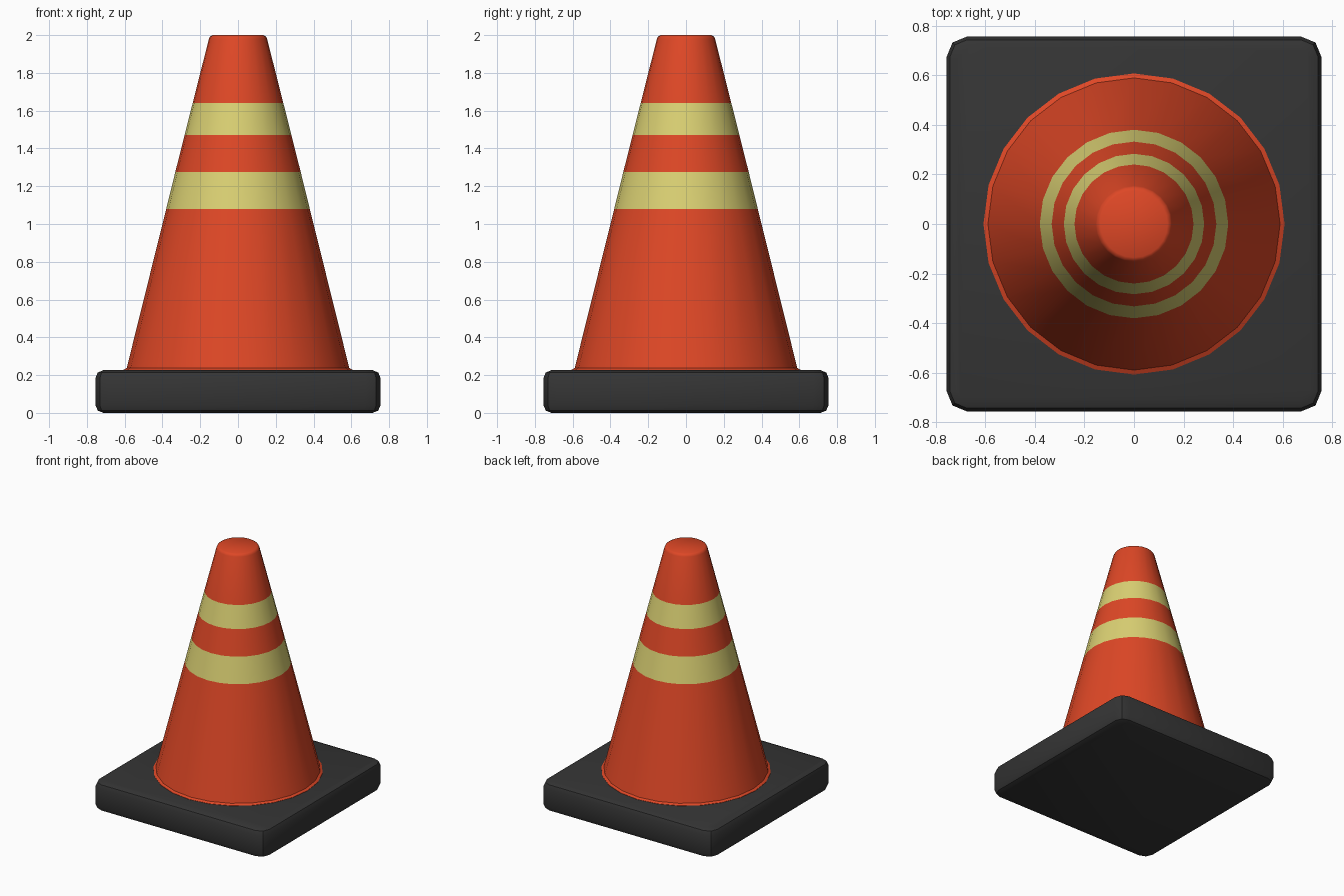
import bpy, bmesh, math

if "Cube" in bpy.data.objects:
    bpy.data.objects.remove(bpy.data.objects["Cube"])


def material(name, rgb):
    m = bpy.data.materials.new(name)
    m.diffuse_color = (*rgb, 1)
    m.use_nodes = True
    m.node_tree.nodes["Principled BSDF"].inputs["Base Color"].default_value = m.diffuse_color
    return m


orange = material("orange_plastic", (0.73, 0.063, 0.019))
yellow = material("pale_yellow_band", (0.70, 0.63, 0.17))
black = material("dark_rubber", (0.035, 0.035, 0.035))


def finish(bm, name, mats, angle):
    bmesh.ops.recalc_face_normals(bm, faces=bm.faces)
    me = bpy.data.meshes.new(name)
    bm.to_mesh(me)
    bm.free()
    for m in mats:
        me.materials.append(m)
    ob = bpy.data.objects.new(name, me)
    bpy.context.collection.objects.link(ob)
    bpy.ops.object.select_all(action='DESELECT')
    ob.select_set(True)
    bpy.context.view_layer.objects.active = ob
    bpy.ops.object.shade_smooth_by_angle(angle=math.radians(angle))
    return ob


# Square base plate: round the upright corners, then the top and bottom rims
HALF, HEIGHT = 0.755, 0.226
bm = bmesh.new()
bmesh.ops.create_cube(bm, size=1)
for v in bm.verts:
    v.co = (v.co.x * 2 * HALF, v.co.y * 2 * HALF, (v.co.z + 0.5) * HEIGHT)
upright = [e for e in bm.edges if abs(e.verts[0].co.z - e.verts[1].co.z) > 0.1]
bmesh.ops.bevel(bm, geom=upright, offset=0.08, segments=2, profile=0.5, affect='EDGES')
rims = [e for e in bm.edges if abs(e.verts[0].co.z - e.verts[1].co.z) < 0.01]
bmesh.ops.bevel(bm, geom=rims, offset=0.042, segments=2, profile=0.5, affect='EDGES')
finish(bm, "base_plate", [black], 40)

# Cone: profile revolved in 24 sides, with a small foot lip and a softened top
SIDES = 24
profile = [(0.607, 0.222), (0.607, 0.228), (0.589, 0.238), (0.380, 1.08), (0.332, 1.275),
           (0.283, 1.47), (0.240, 1.64), (0.154, 1.98), (0.148, 1.992), (0.135, 2.0)]
bm = bmesh.new()
rings = []
for r, z in profile:
    rings.append([bm.verts.new((r * math.cos(2 * math.pi * i / SIDES),
                                r * math.sin(2 * math.pi * i / SIDES), z))
                  for i in range(SIDES)])
for a, b in zip(rings, rings[1:]):
    for i in range(SIDES):
        j = (i + 1) % SIDES
        bm.faces.new((a[i], a[j], b[j], b[i]))
bm.faces.new(rings[-1])
bm.faces.new(rings[0][::-1])

# Reflective bands by height
for f in bm.faces:
    z = f.calc_center_median().z
    f.material_index = int(1.08 < z < 1.275 or 1.47 < z < 1.64)
finish(bm, "cone", [orange, yellow], 40)
